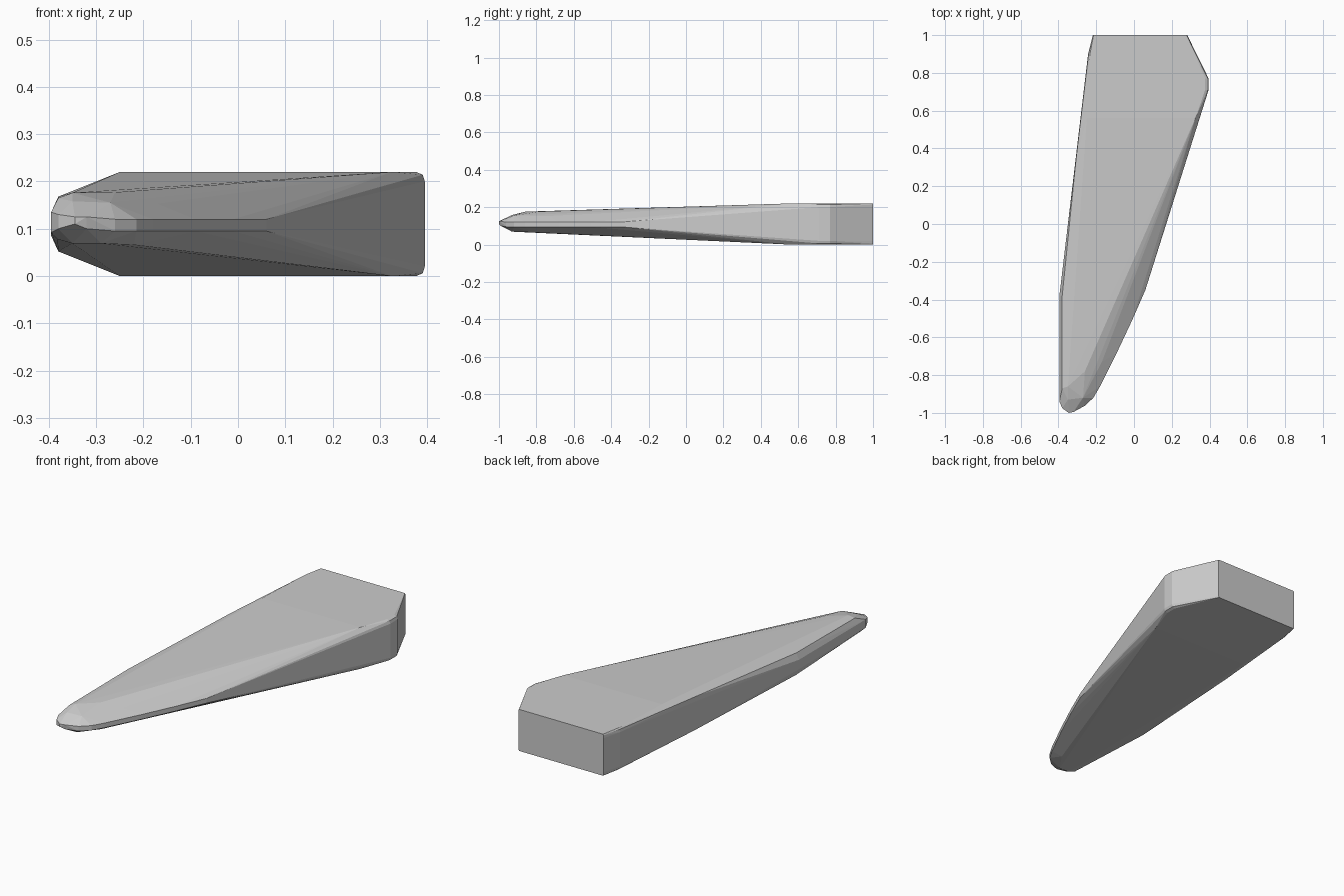
import bpy, bmesh, math

MID = 0.11


def mirrored(x, y, half):
    """Matching points above and below the mid height."""
    return [(x, y, MID + half), (x, y, MID - half)]


points = []

# Thick butt end: slightly rounded upper and lower rims
for x, y, inset in [(-0.218, 1.0, 0.004), (0.282, 1.0, -0.004),
                    (-0.243, 0.90, 0.010), (0.395, 0.77, -0.018),
                    (0.395, 0.71, -0.018)]:
    points += mirrored(x + inset, y, 0.11)
    points += mirrored(x + inset * 0.25, y, 0.104)
    points += mirrored(x, y, 0.09)
points += mirrored(-0.25, 0.56, 0.11)
points += mirrored(0.325, 0.56, 0.11)

# Straight left flank, narrowing in height toward the tip
points += mirrored(-0.305, 0.36, 0.088)
points += mirrored(-0.380, -0.38, 0.058)
points += mirrored(-0.395, -0.38, 0.025)

# Curved right cutting ridge
for x, y in [(0.06, -0.35), (-0.01, -0.51), (-0.09, -0.68),
             (-0.18, -0.86), (-0.215, -0.92), (-0.26, -0.962)]:
    points += [(x, y, 0.12), (x, y, 0.095)]

# Blunt faceted tip
points += [(-0.32, -0.995, 0.125), (-0.32, -0.99, 0.10),
           (-0.345, -1.0, 0.125), (-0.345, -1.0, 0.11),
           (-0.38, -0.975, 0.13), (-0.38, -0.975, 0.10),
           (-0.395, -0.94, 0.135), (-0.395, -0.94, 0.092),
           (-0.38, -0.87, 0.165), (-0.382, -0.92, 0.078),
           (-0.35, -0.86, 0.176), (-0.26, -0.78, 0.177),
           (-0.35, -0.93, 0.158), (-0.27, -0.92, 0.155),
           (-0.17, -0.73, 0.153),
           (-0.35, -0.93, 0.069), (-0.29, -0.93, 0.069),
           (-0.22, -0.83, 0.066)]

# Solid wedge wrapped around the control points
bm = bmesh.new()
for p in points:
    bm.verts.new(p)
hull = bmesh.ops.convex_hull(bm, input=bm.verts[:])
loose = [v for v in bm.verts if not v.link_faces]
bmesh.ops.delete(bm, geom=loose, context='VERTS')
bmesh.ops.dissolve_limit(bm, angle_limit=math.radians(0.5),
                         verts=bm.verts[:], edges=bm.edges[:])
bmesh.ops.recalc_face_normals(bm, faces=bm.faces[:])
mesh = bpy.data.meshes.new("tapered_wedge")
bm.to_mesh(mesh)
bm.free()
wedge = bpy.data.objects.new("tapered_wedge", mesh)
bpy.context.collection.objects.link(wedge)
